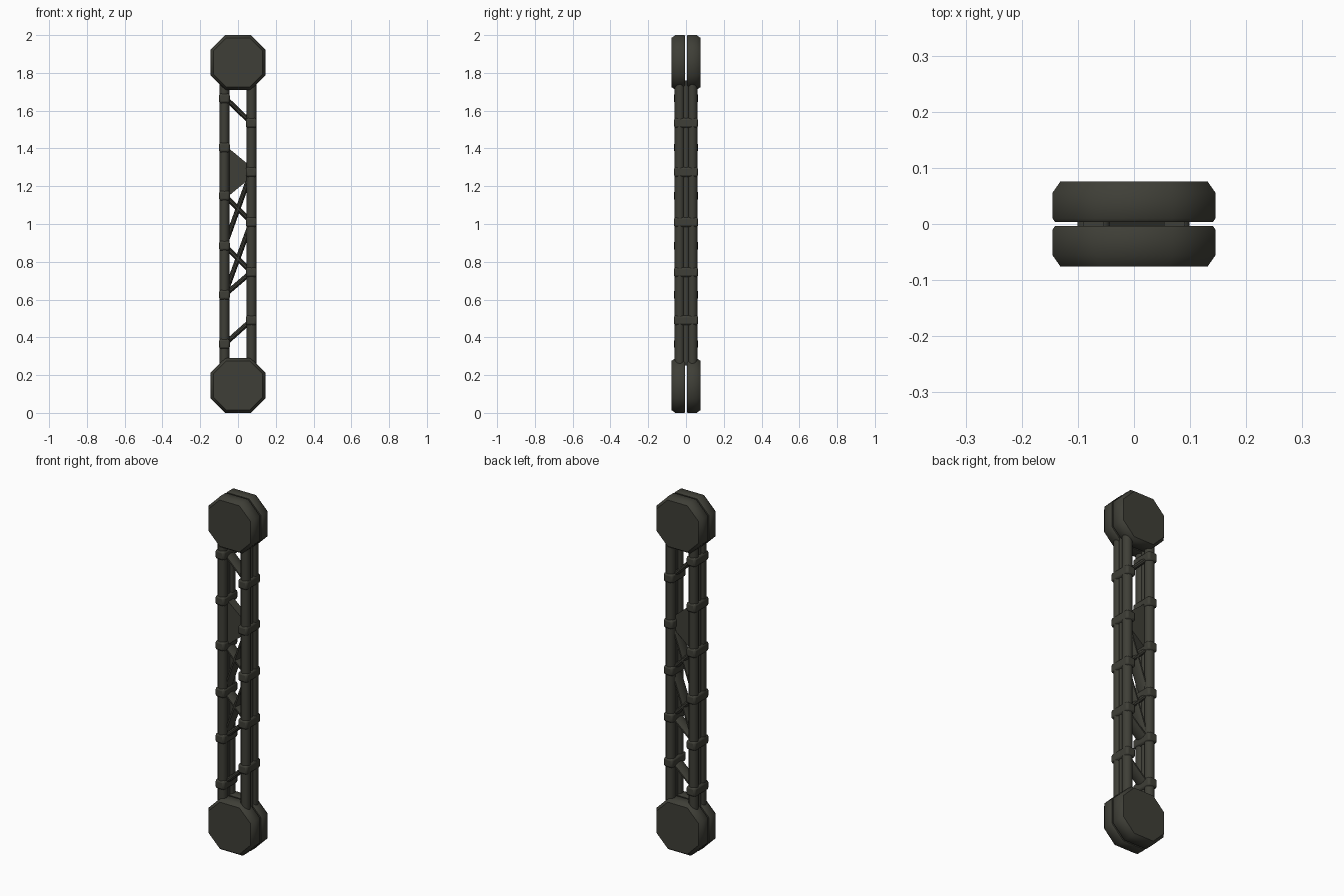
import bpy, bmesh, math
from mathutils import Vector

if "Cube" in bpy.data.objects:
    bpy.data.objects.remove(bpy.data.objects["Cube"])

mat = bpy.data.materials.new("dark olive grey")
mat.diffuse_color = (0.049, 0.049, 0.038, 1)
mat.use_nodes = True
mat.node_tree.nodes["Principled BSDF"].inputs["Base Color"].default_value = mat.diffuse_color


def finish(bm, name, bevel=0.0, segs=1, angle=50):
    bmesh.ops.recalc_face_normals(bm, faces=bm.faces)
    me = bpy.data.meshes.new(name)
    bm.to_mesh(me)
    bm.free()
    me.materials.append(mat)
    ob = bpy.data.objects.new(name, me)
    bpy.context.collection.objects.link(ob)
    bpy.ops.object.select_all(action='DESELECT')
    bpy.context.view_layer.objects.active = ob
    ob.select_set(True)
    bpy.ops.object.shade_smooth_by_angle(angle=math.radians(angle))
    if bevel:
        m = ob.modifiers.new("edge", 'BEVEL')
        m.width = bevel
        m.segments = segs
        m.limit_method = 'ANGLE'
        bpy.ops.object.modifier_move_to_index(modifier="edge", index=0)
    return ob


def loft(rings, name, angle=50):
    bm = bmesh.new()
    loops = [[bm.verts.new(p) for p in r] for r in rings]
    n = len(loops[0])
    for a, b in zip(loops, loops[1:]):
        for i in range(n):
            bm.faces.new((a[i], a[(i + 1) % n], b[(i + 1) % n], b[i]))
    bm.faces.new(loops[0])
    bm.faces.new(loops[-1])
    return finish(bm, name, angle=angle)


# octagonal end pads, two halves at each end
def octagon(cz, half, flat, y):
    pts = [(flat, half), (half, flat), (half, -flat), (flat, -half)]
    pts += [(-a, -b) for a, b in pts]
    return [(x, y, cz + z) for x, z in pts]


for end, cz in (("lower", 0.145), ("upper", 1.855)):
    for face, s in (("front", -1), ("back", 1)):
        rings = [octagon(cz, 0.141, 0.067, s * 0.004),
                 octagon(cz, 0.145, 0.069, s * 0.01),
                 octagon(cz, 0.145, 0.069, s * 0.056),
                 octagon(cz, 0.131, 0.062, s * 0.076)]
        loft(rings, f"{end}_{face}_end_pad", 52)


# bar with an elliptical section between two points in the xz plane
def bar(name, p, q, thick, wide, y=0.0, n=10):
    p, q = Vector((p[0], y, p[1])), Vector((q[0], y, q[1]))
    side = Vector((0, 1, 0))
    up = (q - p).normalized().cross(side)
    rings = []
    for c in (p, q):
        rings.append([c + up * thick * math.cos(2 * math.pi * i / n)
                      + side * wide * math.sin(2 * math.pi * i / n) for i in range(n)])
    return loft(rings, name)


# long rails, with a slimmer core between each pair
for side, x in (("left", -0.072), ("right", 0.072)):
    for place, y, r in (("front", -0.034, 0.026), ("core", 0, 0.019), ("back", 0.034, 0.026)):
        bar(f"{side}_{place}_rail", (x, 0.25), (x, 1.76), r, r, y, 12)

# collars wrapped around each rail pair
LEFT = [0.365, 0.625, 0.885, 1.15, 1.405, 1.665]
RIGHT = [0.49, 0.745, 1.01, 1.275, 1.535]
for side, x, levels in (("left", -0.072, LEFT), ("right", 0.07, RIGHT)):
    for z in levels:
        bm = bmesh.new()
        bmesh.ops.create_cube(bm, size=1)
        for v in bm.verts:
            v.co = Vector((x + v.co.x * 0.057, v.co.y * 0.128, z + v.co.z * 0.052))
        finish(bm, f"{side}_collar", 0.011, 2)

# diagonal webbing between the rails: (left height, right height)
for zl, zr in ((1.67, 1.535), (1.15, 1.01), (0.885, 0.745), (0.885, 1.275),
               (0.625, 1.01), (0.625, 0.745), (0.365, 0.49)):
    bar("diagonal_brace", (-0.07, zl), (0.07, zr), 0.013, 0.036)

# solid gusset in the upper bay
profile = [(-0.06, 1.41), (0.055, 1.315), (0.055, 1.235), (-0.06, 1.14)]
loft([[(x, y, z) for x, z in profile] for y in (-0.025, 0.025)], "upper_gusset", 30)
